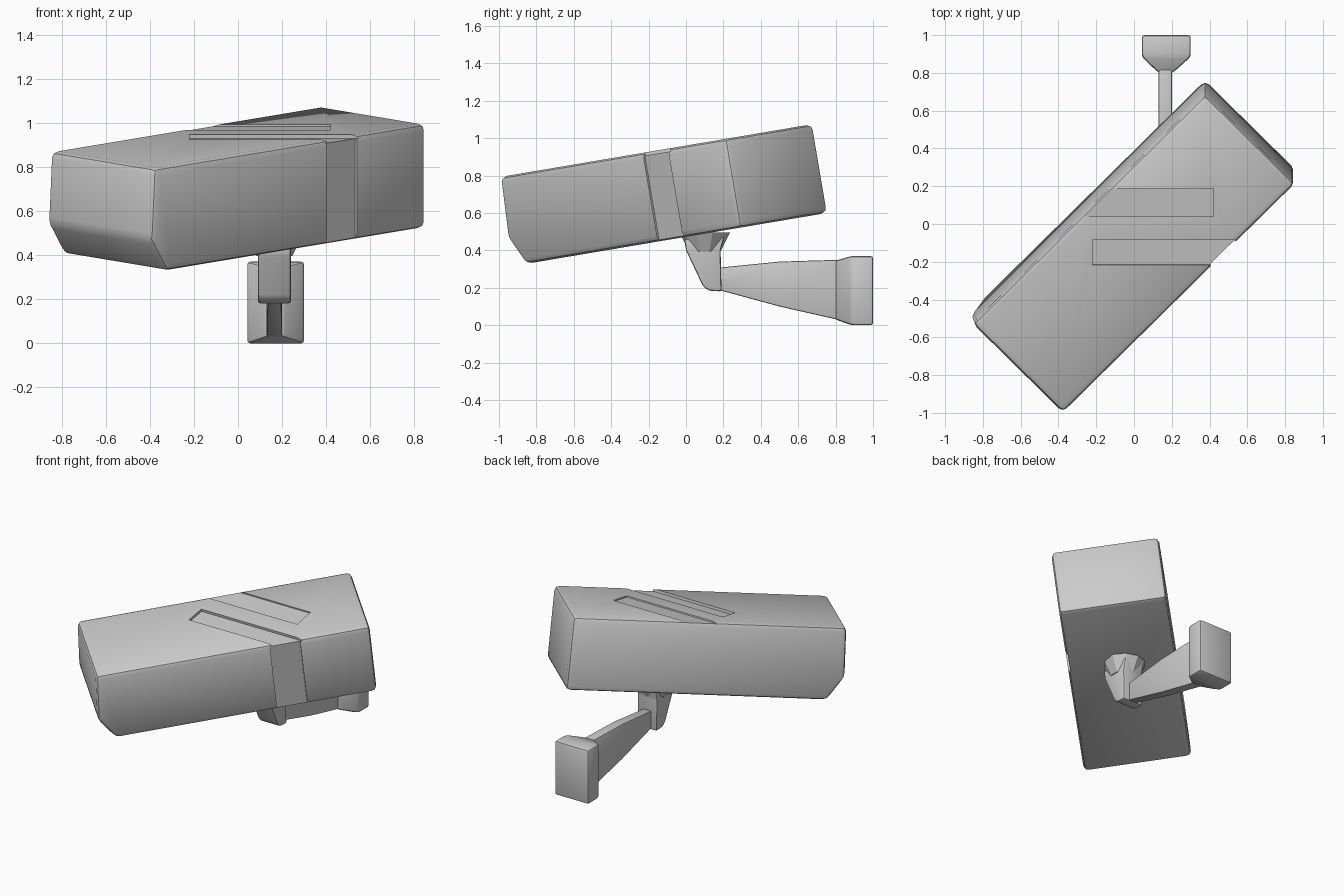
import bpy, bmesh
from math import radians
from mathutils import Matrix, Vector

cube = bpy.data.objects.get("Cube")
if cube:
    bpy.data.objects.remove(cube, do_unlink=True)

grey = bpy.data.materials.new("light_grey")
grey.use_nodes = True
grey.diffuse_color = (0.6, 0.6, 0.6, 1)
grey.node_tree.nodes["Principled BSDF"].inputs["Base Color"].default_value = (0.6, 0.6, 0.6, 1)

TILT = Matrix.Rotation(radians(9.6), 4, "X")
YAW = Matrix.Rotation(radians(45), 4, "Z")


def finish(name, bm, bevel=0.0, matrix=Matrix()):
    """Bevel the edges, place the mesh and give it the grey material."""
    bmesh.ops.recalc_face_normals(bm, faces=bm.faces)
    if bevel:
        bmesh.ops.bevel(bm, geom=bm.edges[:], offset=bevel, segments=2,
                        affect="EDGES", profile=0.5, clamp_overlap=True)
    bm.transform(matrix)
    mesh = bpy.data.meshes.new(name)
    bm.to_mesh(mesh)
    bm.free()
    mesh.materials.append(grey)
    ob = bpy.data.objects.new(name, mesh)
    bpy.context.collection.objects.link(ob)
    return ob


def loft(name, sections, bevel=0.0, matrix=Matrix()):
    """Skin a list of closed loops and cap both ends."""
    bm = bmesh.new()
    loops = [[bm.verts.new(p) for p in s] for s in sections]
    n = len(loops[0])
    for a, b in zip(loops, loops[1:]):
        for i in range(n):
            j = (i + 1) % n
            bm.faces.new((a[i], a[j], b[j], b[i]))
    bm.faces.new(loops[0][::-1])
    bm.faces.new(loops[-1])
    return finish(name, bm, bevel, matrix)


def box(name, lo, hi, matrix):
    lo, hi = Vector(lo), Vector(hi)
    rect = [(lo.x, lo.y), (hi.x, lo.y), (hi.x, hi.y), (lo.x, hi.y)]
    return loft(name, [[(x, y, z) for x, y in rect] for z in (lo.z, hi.z)], 0, matrix)


def rect_xz(y, x0, x1, z0, z1):
    return [(x0, y, z0), (x1, y, z0), (x1, y, z1), (x0, y, z1)]


def smooth(ob):
    bpy.ops.object.select_all(action="DESELECT")
    bpy.context.view_layer.objects.active = ob
    ob.select_set(True)
    bpy.ops.object.shade_smooth_by_angle(angle=radians(30))


# Housing: side profile with a cut-back lower front, extruded sideways
profile = [(-0.87, 0.947), (-0.89, 0.62), (-0.79, 0.466), (0.87, 0.466), (0.87, 0.947)]
housing = loft("camera_housing",
               [[(u, side, z) for u, z in profile] for side in (-0.338, 0.338)],
               0.03, TILT @ YAW)

# Shallow bands across the top and down one side
cutters = [
    box("top_band", (-0.22, -0.06, 0.93), (0.8, 0.075, 1.1), TILT),
    box("rear_band", (-0.5, 0.2, 0.938), (0.42, 0.35, 1.1), TILT),
    box("side_band", (0.233, -0.5, 0.4), (0.425, -0.326, 1.1), TILT @ YAW),
]
bpy.context.view_layer.objects.active = housing
for cutter in cutters:
    cutter.hide_render = True
    mod = housing.modifiers.new(cutter.name, "BOOLEAN")
    mod.operation = "DIFFERENCE"
    mod.solver = "EXACT"
    mod.object = cutter
    bpy.ops.object.modifier_apply(modifier=mod.name)
    bpy.data.objects.remove(cutter, do_unlink=True)

# Swivel collar under the housing
bm = bmesh.new()
bmesh.ops.create_cone(bm, cap_ends=True, segments=10, radius1=0.085, radius2=0.135, depth=0.1)
collar = finish("swivel_collar", bm, 0, Matrix.Translation((0.165, 0.1, 0.445)))

# Knuckle between the collar and the arm
side = [(-0.01, 0.46), (0.0, 0.40), (0.09, 0.21), (0.12, 0.185),
        (0.19, 0.18), (0.185, 0.40), (0.21, 0.49)]
knuckle = loft("knuckle", [[(x, y, z) for y, z in side] for x in (0.09, 0.24)], 0.012)

# Arm widening towards the wall
arm = loft("support_arm", [rect_xz(0.15, 0.135, 0.195, 0.195, 0.305),
                           rect_xz(0.50, 0.13, 0.20, 0.10, 0.34),
                           rect_xz(0.83, 0.13, 0.20, 0.025, 0.35)], 0.008)

# Wall plate with a tapered neck
plate = loft("wall_plate", [rect_xz(0.80, 0.13, 0.205, 0.03, 0.345),
                            rect_xz(0.885, 0.042, 0.30, 0.0, 0.37),
                            rect_xz(1.0, 0.042, 0.30, 0.0, 0.37)], 0.014)

for part in (housing, collar, knuckle, arm, plate):
    smooth(part)
